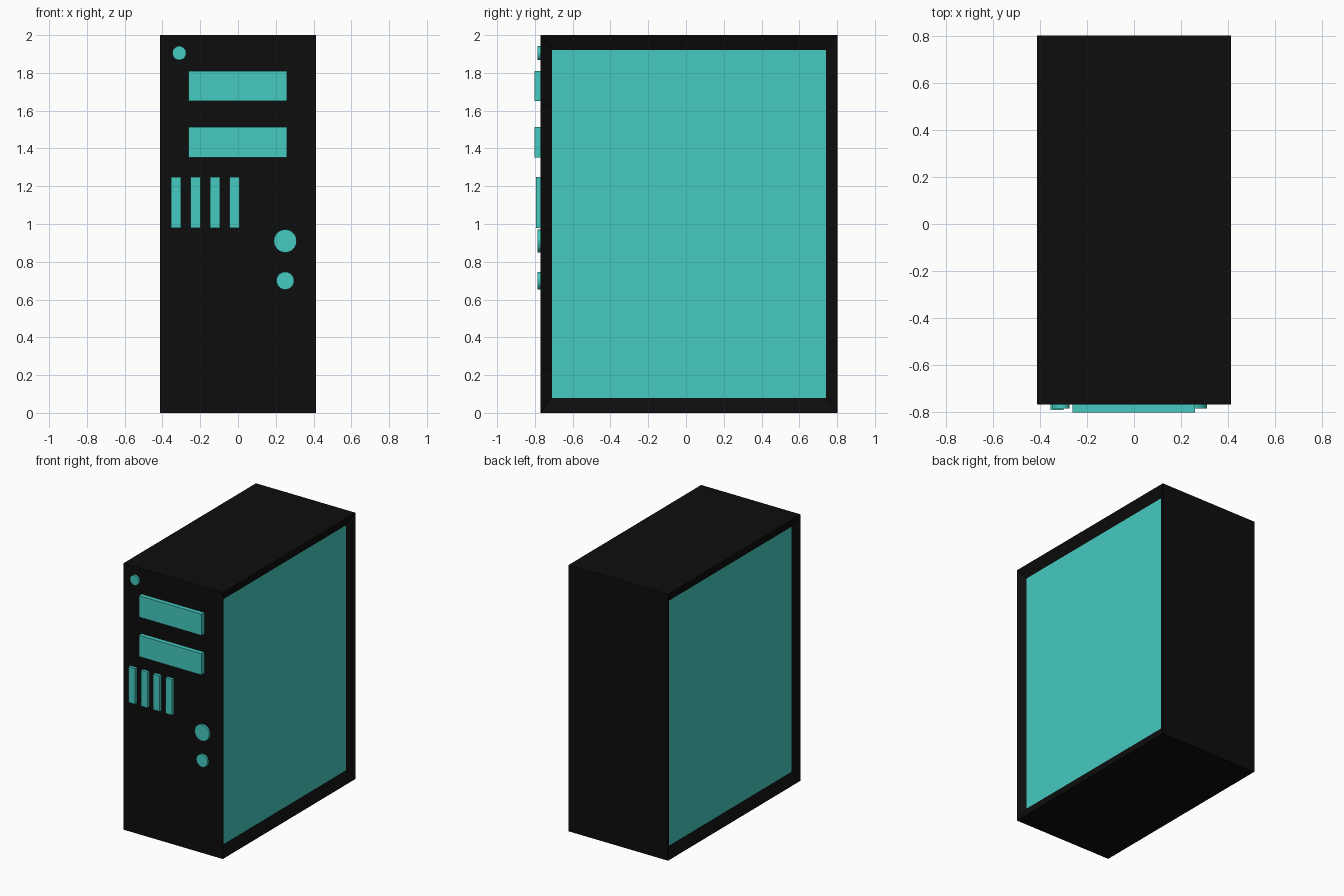
import bpy, bmesh, math
from mathutils import Matrix

if "Cube" in bpy.data.objects:
    bpy.data.objects.remove(bpy.data.objects["Cube"])

FRONT, BACK, HALF_W, HEIGHT = -0.77, 0.803, 0.413, 2.0


def material(name, rgb):
    m = bpy.data.materials.new(name)
    m.diffuse_color = (*rgb, 1)
    m.use_nodes = True
    m.node_tree.nodes["Principled BSDF"].inputs["Base Color"].default_value = m.diffuse_color
    return m


black = material("case_black", (0.004, 0.004, 0.004))
teal = material("accent_teal", (0.058, 0.59, 0.527))


def make_object(name, bm, *mats):
    me = bpy.data.meshes.new(name)
    bm.to_mesh(me)
    bm.free()
    for m in mats:
        me.materials.append(m)
    ob = bpy.data.objects.new(name, me)
    bpy.context.collection.objects.link(ob)
    return ob


def box_bmesh(x0, x1, y0, y1, z0, z1):
    bm = bmesh.new()
    mat = (Matrix.Translation(((x0 + x1) / 2, (y0 + y1) / 2, (z0 + z1) / 2))
           @ Matrix.Diagonal((x1 - x0, y1 - y0, z1 - z0, 1)))
    bmesh.ops.create_cube(bm, size=1, matrix=mat)
    return bm


def button(name, x, z, r):
    bm = bmesh.new()
    y0, y1 = -0.786, FRONT + 0.01
    mat = Matrix.Translation((x, (y0 + y1) / 2, z)) @ Matrix.Rotation(math.pi / 2, 4, 'X')
    bmesh.ops.create_cone(bm, cap_ends=True, segments=32, radius1=r, radius2=r,
                          depth=y1 - y0, matrix=mat)
    ob = make_object(name, bm, teal)
    bpy.context.view_layer.objects.active = ob
    ob.select_set(True)
    bpy.ops.object.shade_smooth_by_angle()
    ob.select_set(False)


# Case with a sloped, recessed coloured panel on each side
bm = box_bmesh(-HALF_W, HALF_W, FRONT, BACK, 0, HEIGHT)
bm.normal_update()
for f in [f for f in bm.faces if abs(f.normal.x) > 0.9]:
    side = 1 if f.normal.x > 0 else -1
    bmesh.ops.inset_individual(bm, faces=[f], thickness=0.06)
    f.material_index = 1
    for v in f.verts:
        v.co.x = side * (HALF_W - 0.035)
        v.co.y = -0.71 if v.co.y < 0 else 0.74
        v.co.z = 0.08 if v.co.z < 1 else 1.92
make_object("case", bm, black, teal)

# Drive bay covers
for i, z in enumerate((1.65, 1.353)):
    make_object(f"drive_bay_{i + 1}",
                box_bmesh(-0.262, 0.259, -0.803, FRONT + 0.01, z, z + 0.16), teal)

# Vertical vent bars
for i in range(4):
    x = -0.355 + i * 0.103
    make_object(f"vent_bar_{i + 1}",
                box_bmesh(x, x + 0.054, -0.793, FRONT + 0.01, 0.98, 1.248), teal)

# Round light and buttons
button("indicator_light", -0.311, 1.905, 0.037)
button("power_button", 0.25, 0.91, 0.061)
button("reset_button", 0.25, 0.70, 0.047)
